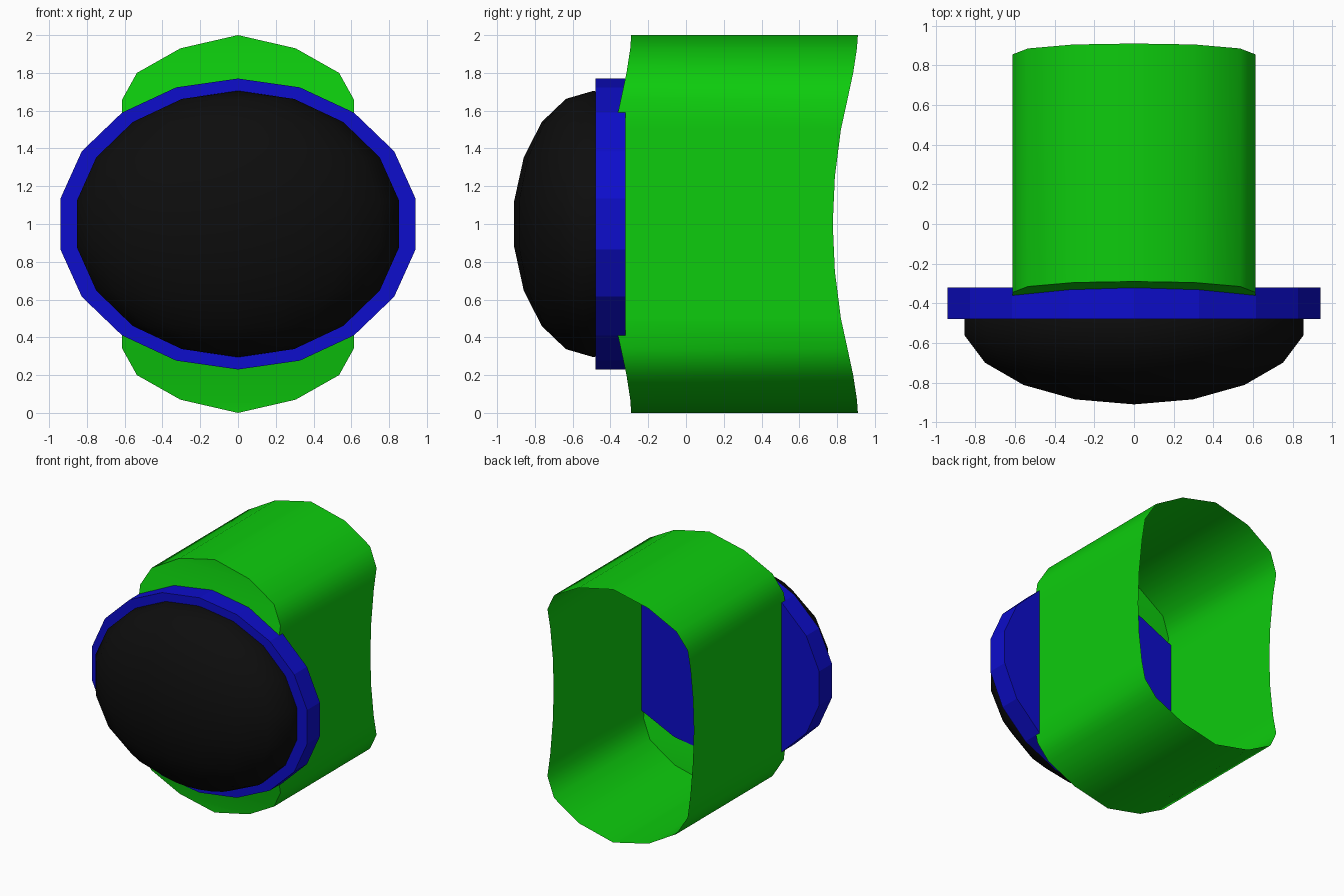
import bpy, bmesh
from math import radians

if "Cube" in bpy.data.objects:
    bpy.data.objects.remove(bpy.data.objects["Cube"])


def finish(name, bm, colour, smooth=None):
    bmesh.ops.remove_doubles(bm, verts=bm.verts, dist=1e-5)
    bmesh.ops.recalc_face_normals(bm, faces=bm.faces)
    mesh = bpy.data.meshes.new(name)
    bm.to_mesh(mesh)
    bm.free()
    obj = bpy.data.objects.new(name, mesh)
    bpy.context.collection.objects.link(obj)
    mat = bpy.data.materials.new(name + "_colour")
    mat.diffuse_color = (*colour, 1)
    mat.use_nodes = True
    mat.node_tree.nodes["Principled BSDF"].inputs["Base Color"].default_value = mat.diffuse_color
    mesh.materials.append(mat)
    if smooth:
        bpy.ops.object.select_all(action='DESELECT')
        obj.select_set(True)
        bpy.context.view_layer.objects.active = obj
        bpy.ops.object.shade_smooth_by_angle(angle=radians(smooth))


# Sleeve: open at the back, closed by a curved front wall
# rows: height above the middle, half width, back edge y
half = [(1.0, 0.0, 0.91), (0.93, 0.305, 0.905), (0.80, 0.535, 0.885),
        (0.66, 0.613, 0.855), (0.50, 0.613, 0.82), (0.25, 0.613, 0.788)]
rows = half + [(0.0, 0.613, 0.777)] + [(-h, w, y) for h, w, y in reversed(half)]
depth = 1.2
bm = bmesh.new()
grid = [[bm.verts.new((s * w, y - d, 1 + h)) for s in (-1, 1) for d in (depth, 0)]
        for h, w, y in rows]
for a, b in zip(grid, grid[1:]):
    for i, j in ((0, 1), (2, 3), (0, 2)):        # left wall, right wall, front
        bm.faces.new((a[i], a[j], b[j], b[i]))
bmesh.ops.dissolve_degenerate(bm, dist=1e-5, edges=bm.edges)
finish("sleeve", bm, (0.004, 0.604, 0.004), 35)

# Rim: 18-sided oval disc
bm = bmesh.new()
bmesh.ops.create_cone(bm, cap_ends=True, segments=18, radius1=1, radius2=1, depth=0.16)
for v in bm.verts:
    x, y, z = v.co
    v.co = (0.955 * x, z - 0.40, 1 + 0.77 * y)
finish("rim", bm, (0.004, 0.004, 0.604))

# Dome: front half of a flattened ball, cut at the rim
bm = bmesh.new()
bmesh.ops.create_uvsphere(bm, u_segments=18, v_segments=9, radius=1)
for v in bm.verts:
    x, y, z = v.co
    v.co = (0.88 * x, -0.49 + 0.426 * y, 1 + 0.705 * z)
bmesh.ops.bisect_plane(bm, geom=bm.verts[:] + bm.edges[:] + bm.faces[:], dist=1e-5,
                       plane_co=(0, -0.478, 0), plane_no=(0, 1, 0), clear_outer=True)
finish("dome", bm, (0.004, 0.004, 0.004), 35)
